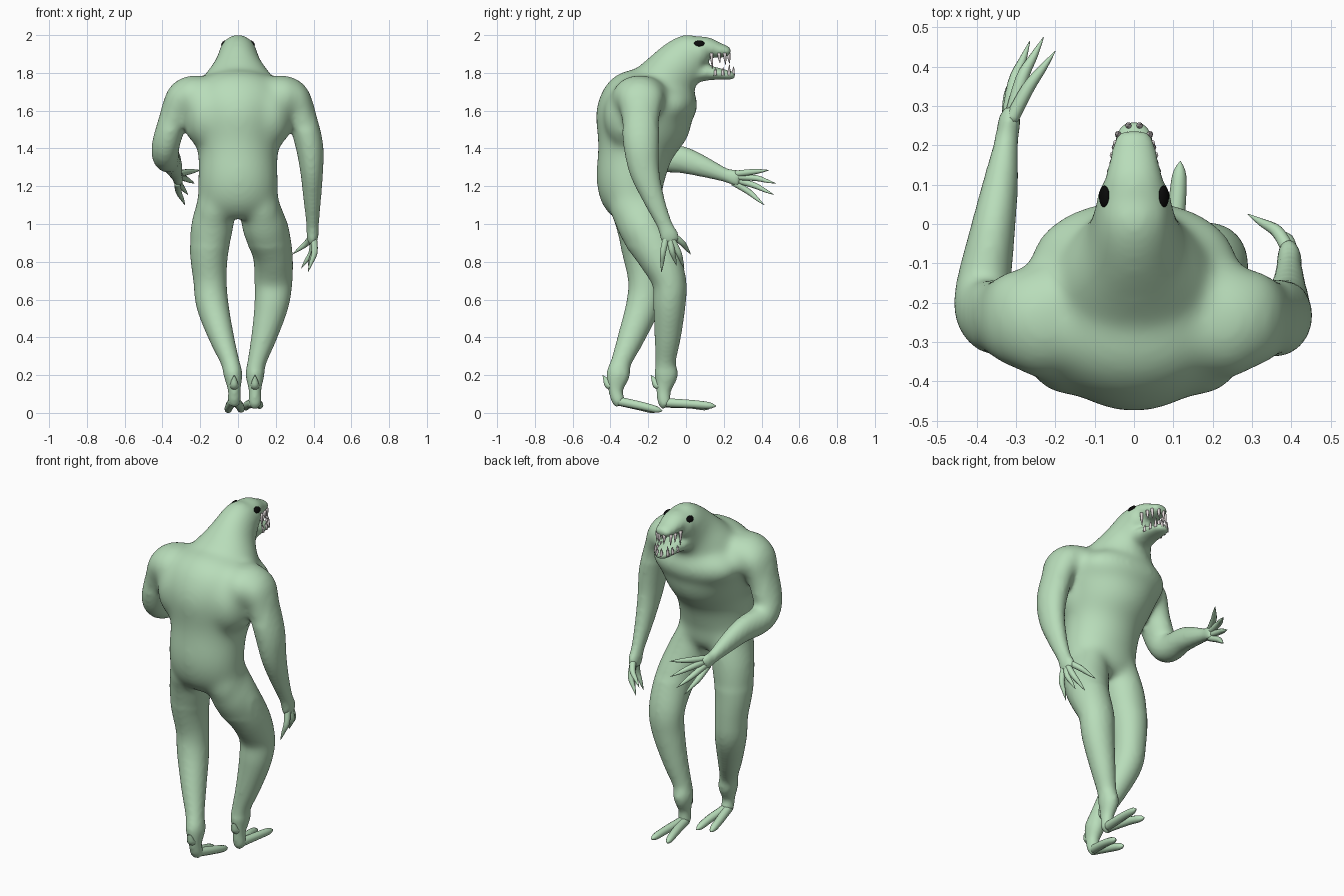
import bpy, bmesh, math
from mathutils import Vector, Matrix


def material(name, rgb):
    m = bpy.data.materials.new(name)
    m.diffuse_color = (*rgb, 1)
    return m


SKIN = material("pale green skin", (0.48, 0.72, 0.49))
BONE = material("tooth white", (0.74, 0.68, 0.68))
BLACK = material("eye black", (0.003, 0.003, 0.003))


def tube(bm, keys, n=20, steps=4):
    """Closed smooth tube through (x, y, z, side radius, depth radius) keys."""
    k = [Vector(p) for p in keys]
    pts = []
    for i in range(len(k) - 1):
        a, b, c, d = k[max(i - 1, 0)], k[i], k[i + 1], k[min(i + 2, len(k) - 1)]
        for s in range(steps):
            t = s / steps
            pts.append(0.5 * (2 * b + (c - a) * t + (2 * a - 5 * b + 4 * c - d) * t ** 2
                              + (3 * b - a - 3 * c + d) * t ** 3))
    pts.append(k[-1])
    pos = [Vector(p[:3]) for p in pts]
    rings = []
    for i, p in enumerate(pts):
        t = (pos[min(i + 1, len(pos) - 1)] - pos[max(i - 1, 0)]).normalized()
        u = Vector((1, 0, 0))
        u = (u - t * u.dot(t)).normalized()
        v = t.cross(u)
        rings.append([bm.verts.new(pos[i] + u * max(p[3], .001) * math.cos(2 * math.pi * j / n)
                                   + v * max(p[4], .001) * math.sin(2 * math.pi * j / n))
                      for j in range(n)])
    for a, b in zip(rings, rings[1:]):
        for j in range(n):
            bm.faces.new((a[j], a[(j + 1) % n], b[(j + 1) % n], b[j]))
    bm.faces.new(rings[0][::-1])
    bm.faces.new(rings[-1])


def ball(bm, loc, radii, turn=0):
    m = Matrix.Translation(loc) @ Matrix.Rotation(turn, 4, 'Y') @ Matrix.Diagonal((*radii, 1))
    bmesh.ops.create_uvsphere(bm, u_segments=20, v_segments=12, radius=1, matrix=m)


def finish(bm, name, mat):
    bmesh.ops.recalc_face_normals(bm, faces=bm.faces)
    for f in bm.faces:
        f.smooth = True
    me = bpy.data.meshes.new(name)
    bm.to_mesh(me)
    bm.free()
    me.materials.append(mat)
    ob = bpy.data.objects.new(name, me)
    bpy.context.collection.objects.link(ob)
    return ob


# --- body: torso, head, limbs fused into one skin
body = bmesh.new()
tube(body, [(0, -.26, 1.05, .12, .11), (0, -.275, 1.11, .205, .155), (0, -.295, 1.22, .212, .180),
            (0, -.27, 1.38, .212, .20), (0, -.235, 1.52, .25, .252), (0, -.20, 1.64, .28, .245),
            (0, -.15, 1.72, .22, .17)], 28)
# neck, skull and snout
tube(body, [(0, -.24, 1.60, .25, .19), (0, -.12, 1.74, .20, .160), (0, -.04, 1.84, .127, .137),
            (0, .03, 1.898, .104, .120), (0, .075, 1.917, .092, .089), (0, .115, 1.932, .074, .058),
            (0, .17, 1.92, .061, .042), (0, .215, 1.914, .050, .03), (0, .236, 1.91, .034, .018)], 24)
# lower jaw
tube(body, [(0, .02, 1.80, .085, .06), (0, .12, 1.800, .066, .040), (0, .20, 1.791, .054, .028),
            (0, .24, 1.787, .043, .023), (0, .262, 1.787, .025, .014)])
# trapezius, chest, shoulders, flanks and seat
ball(body, (0, -.26, 1.685), (.34, .14, .115))
ball(body, (0, -.10, 1.63), (.27, .165, .13))
for s in (-1, 1):
    ball(body, (s * .235, -.245, 1.675), (.125, .15, .115), s * .3)
    ball(body, (s * .165, -.29, 1.57), (.125, .148, .18))
    ball(body, (s * .125, -.285, 1.08), (.10, .118, .13))
# hanging arm
tube(body, [(.25, -.24, 1.75, .05, .08), (.303, -.24, 1.68, .078, .125), (.338, -.24, 1.57, .076, .105),
            (.377, -.237, 1.42, .074, .095), (.39, -.22, 1.28, .061, .08), (.393, -.17, 1.13, .047, .057),
            (.395, -.115, 1.0, .034, .042), (.395, -.09, .94, .032, .05), (.39, -.075, .90, .024, .045)])
# reaching arm
tube(body, [(-.25, -.24, 1.75, .05, .08), (-.303, -.24, 1.68, .078, .125), (-.338, -.24, 1.57, .076, .105),
            (-.380, -.225, 1.43, .074, .087), (-.383, -.16, 1.36, .071, .079), (-.36, -.02, 1.34, .058, .072),
            (-.34, .10, 1.30, .046, .055), (-.325, .21, 1.258, .031, .037), (-.317, .26, 1.245, .03, .045),
            (-.31, .29, 1.238, .022, .042)])
# forward leg
tube(body, [(.11, -.27, 1.14, .09, .13), (.138, -.235, 1.0, .122, .135), (.182, -.155, .85, .107, .115),
            (.188, -.09, .70, .101, .092), (.177, -.088, .57, .091, .086), (.137, -.097, .40, .068, .07),
            (.10, -.108, .27, .05, .055), (.09, -.105, .20, .05, .063), (.09, -.118, .12, .034, .04),
            (.09, -.115, .06, .036, .036), (.09, -.10, .035, .03, .03)])
# trailing leg
tube(body, [(-.11, -.27, 1.14, .09, .13), (-.135, -.25, 1.0, .115, .125), (-.153, -.23, .85, .102, .108),
            (-.148, -.215, .70, .089, .092), (-.135, -.228, .57, .086, .09), (-.087, -.29, .40, .067, .072),
            (-.042, -.343, .27, .05, .055), (-.026, -.36, .20, .05, .063), (-.02, -.372, .12, .034, .04),
            (-.02, -.36, .07, .036, .036), (-.02, -.345, .045, .03, .03)])
skin = finish(body, "body", SKIN)
rem = skin.modifiers.new("fuse", 'REMESH')
rem.mode = 'VOXEL'
rem.voxel_size = .011
# keep the fused mesh, then soften the muscle joins of the trunk more than the thin limbs
fused = bpy.data.meshes.new_from_object(skin.evaluated_get(bpy.context.evaluated_depsgraph_get()))
bpy.data.objects.remove(skin)
body = bmesh.new()
body.from_mesh(fused)


def on_trunk(p):
    return p.z > .88 and p.y < .07 and abs(p.x) < (.26 if p.z < 1.5 else .40)


trunk = [v for v in body.verts if on_trunk(v.co)]
for verts, times in ((trunk, 36), (body.verts[:], 5)):
    for _ in range(times):
        bmesh.ops.smooth_vert(body, verts=verts, factor=.5,
                              use_axis_x=True, use_axis_y=True, use_axis_z=True)
finish(body, "body", SKIN)


def digit(bm, base, mid, tip, r, blunt=.55):
    """Tapered finger or toe ending in a pointed claw."""
    b, m, t = Vector(base), Vector(mid), Vector(tip)
    q = m.lerp(t, blunt)
    tube(bm, [(*b, r, r), (*m, r * .9, r * .9), (*q, r * blunt, r * blunt), (*t, .001, .001)], 10)


# --- clawed fingers
fingers = bmesh.new()
for base, mid, tip in [
        ((-.315, .26, 1.265), (-.27, .345, 1.275), (-.20, .44, 1.285)),
        ((-.315, .26, 1.25), (-.285, .37, 1.243), (-.23, .475, 1.215)),
        ((-.32, .26, 1.235), (-.305, .36, 1.205), (-.265, .465, 1.155)),
        ((-.32, .25, 1.22), (-.315, .33, 1.172), (-.28, .415, 1.10)),
        ((.395, -.07, .94), (.365, -.02, .90), (.29, .025, .84)),
        ((.40, -.075, .92), (.39, -.04, .85), (.335, -.01, .765)),
        ((.40, -.085, .92), (.405, -.075, .86), (.37, -.05, .78)),
        ((.40, -.105, .93), (.405, -.122, .85), (.37, -.13, .745))]:
    digit(fingers, base, mid, tip, .018)
finish(fingers, "fingers", SKIN)

# --- toes and heel spurs
toes = bmesh.new()
for base, mid, tip in [
        ((.093, -.12, .055), (.108, .03, .047), (.118, .16, .036)),
        ((.085, -.12, .052), (.055, .02, .045), (.035, .13, .025)),
        ((-.018, -.37, .065), (.008, -.24, .038), (.02, -.125, .01)),
        ((-.025, -.37, .065), (-.045, -.25, .036), (-.055, -.15, .008))]:
    digit(toes, base, mid, tip, .025, .72)
for x, y in ((.09, -.13), (-.02, -.385)):
    digit(toes, (x, y + .03, .16), (x, y - .02, .145), (x, y - .056, .20), .026)
finish(toes, "toes", SKIN)

# --- teeth around both jaws
teeth = bmesh.new()
for s in (-1, 1):
    for x, y, ln in ((.060, .135, .062), (.053, .175, .032), (.045, .205, .042), (.016, .226, .035)):
        tube(teeth, [(s * x, y, 1.905, .009, .009), (s * x, y + .002, 1.885 - ln * .3, .007, .007),
                     (s * x, y + .005, 1.885 - ln, .001, .001)], 8, 2)
    for x, y, ln in ((.054, .155, .025), (.048, .195, .03), (.040, .228, .045), (.014, .25, .035)):
        tube(teeth, [(s * x, y, 1.785, .009, .009), (s * x, y, 1.80 + ln * .3, .007, .007),
                     (s * x, y + .003, 1.80 + ln, .001, .001)], 8, 2)
finish(teeth, "teeth", BONE)

# --- eyes
eyes = bmesh.new()
for s in (-1, 1):
    ball(eyes, (s * .0755, .070, 1.956), (.010, .028, .018), s * -.65)
finish(eyes, "eyes", BLACK)
